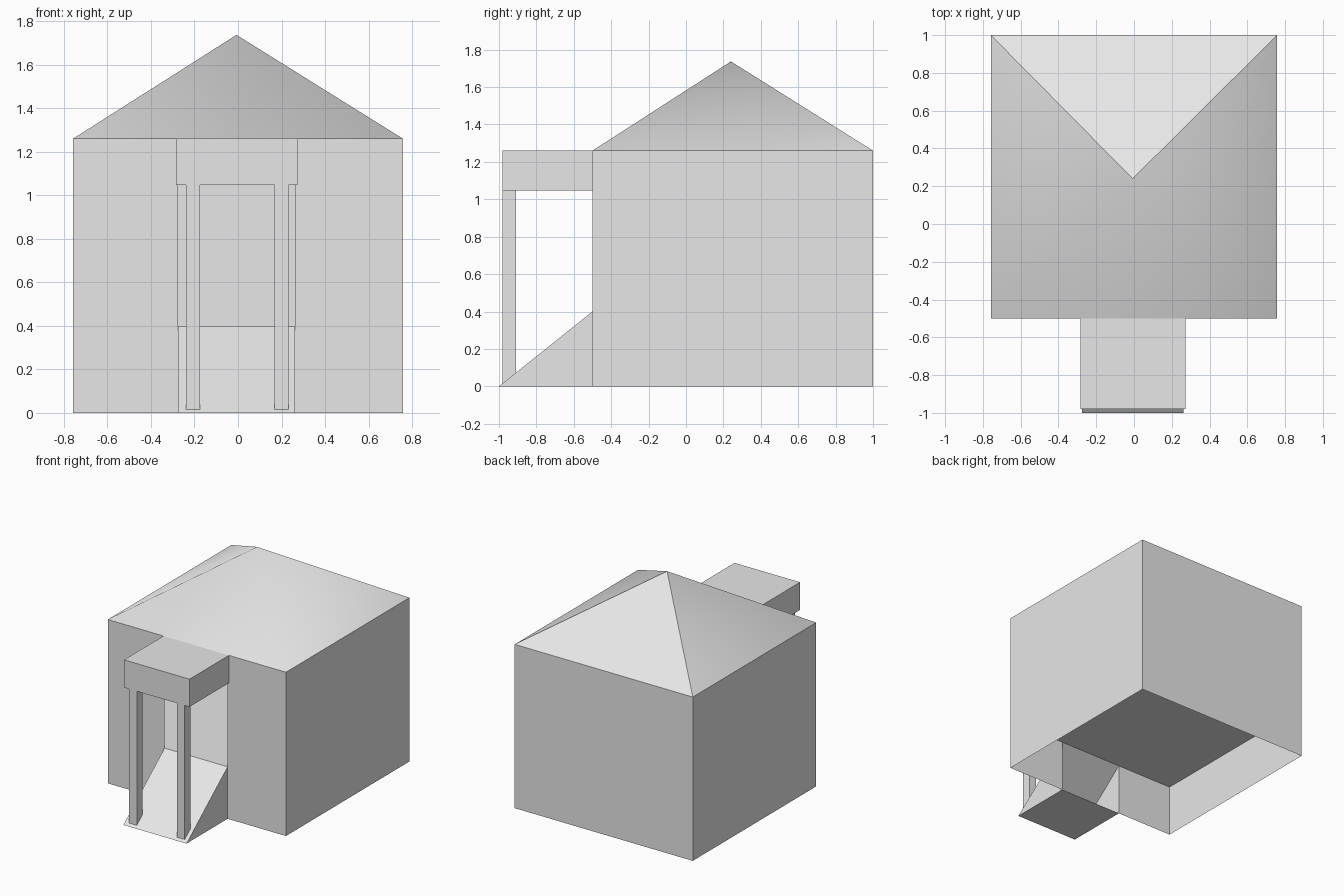
import bpy
import bmesh

cube = bpy.data.objects.get("Cube")
if cube:
    bpy.data.objects.remove(cube, do_unlink=True)

# One plain grey for the whole building
GREY = (0.8, 0.8, 0.8, 1.0)
grey = bpy.data.materials.new("light grey")
grey.use_nodes = True
grey.diffuse_color = GREY
grey.node_tree.nodes["Principled BSDF"].inputs["Base Color"].default_value = GREY

# Main dimensions
HALF, FRONT, BACK = 0.758, -0.5, 1.0
EAVE, FLOOR, LINTEL = 1.26, 0.4, 1.047
DOOR_L, DOOR_R = -0.275, 0.262
TIP, PORCH = -1.0, -0.98


def finish(name, bm):
    mesh = bpy.data.meshes.new(name)
    bm.to_mesh(mesh)
    bm.free()
    mesh.materials.append(grey)
    obj = bpy.data.objects.new(name, mesh)
    bpy.context.collection.objects.link(obj)
    return obj


def shell(name, polygons):
    """Thin surface made from a few corner loops."""
    bm = bmesh.new()
    for loop in polygons:
        bm.faces.new([bm.verts.new(p) for p in loop])
    bmesh.ops.remove_doubles(bm, verts=bm.verts, dist=0.0001)
    return finish(name, bm)


def box(lo, hi):
    bm = bmesh.new()
    bmesh.ops.create_cube(bm, size=1)
    for v in bm.verts:
        v.co = [lo[i] if v.co[i] < 0 else hi[i] for i in range(3)]
    return bm


# Back and side walls, open at the bottom
corners = [(HALF, FRONT), (HALF, BACK), (-HALF, BACK), (-HALF, FRONT)]
shell("side_and_back_walls", [
    [(*a, 0), (*b, 0), (*b, EAVE), (*a, EAVE)]
    for a, b in zip(corners, corners[1:])])

# Front wall with the doorway running down to the ground
outline = [(-HALF, 0), (DOOR_L, 0), (DOOR_L, LINTEL), (DOOR_R, LINTEL),
           (DOOR_R, 0), (HALF, 0), (HALF, EAVE), (-HALF, EAVE)]
shell("front_wall", [[(x, FRONT, z) for x, z in outline]])

# Raised floor
shell("floor", [[(x, y, FLOOR) for x, y in reversed(corners)][::-1]])

# Pyramid roof: front and sides blend smoothly, the back slope stays crisp
apex = (-0.007, 0.24, 1.737)
ring = corners + corners[:1]
roof = shell("roof", [[(*a, EAVE), (*b, EAVE), apex] for a, b in zip(ring, ring[1:])])
bm = bmesh.new()
bm.from_mesh(roof.data)
for face in bm.faces:
    face.smooth = True
    if face.normal.y > 0.3:
        for edge in face.edges:
            edge.smooth = False
bm.to_mesh(roof.data)
bm.free()

# Entrance ramp, hollow towards the house
left, right = [[(x, TIP, 0), (x, FRONT, 0), (x, FRONT, FLOOR)] for x in (DOOR_L, DOOR_R)]
shell("entrance_ramp", [
    left[::-1], right,
    [left[0], right[0], right[2], left[2]],
    [left[0], left[1], right[1], right[0]]])

# Porch roof, joined to the front wall
bm = box((-0.284, PORCH, LINTEL), (0.273, FRONT, EAVE))
bmesh.ops.delete(bm, geom=[f for f in bm.faces if f.calc_center_median().y > FRONT - 0.01],
                 context='FACES_ONLY')
finish("porch_roof", bm)

# Porch posts, their feet cut to the slope of the ramp
for name, x in (("right_post", -0.24), ("left_post", 0.168)):
    bm = box((x, PORCH, 0), (x + 0.065, -0.91, LINTEL))
    for v in bm.verts:
        if v.co.z < 0.01:
            v.co.z = (v.co.y - TIP) * FLOOR / (FRONT - TIP)
    finish(name, bm)
